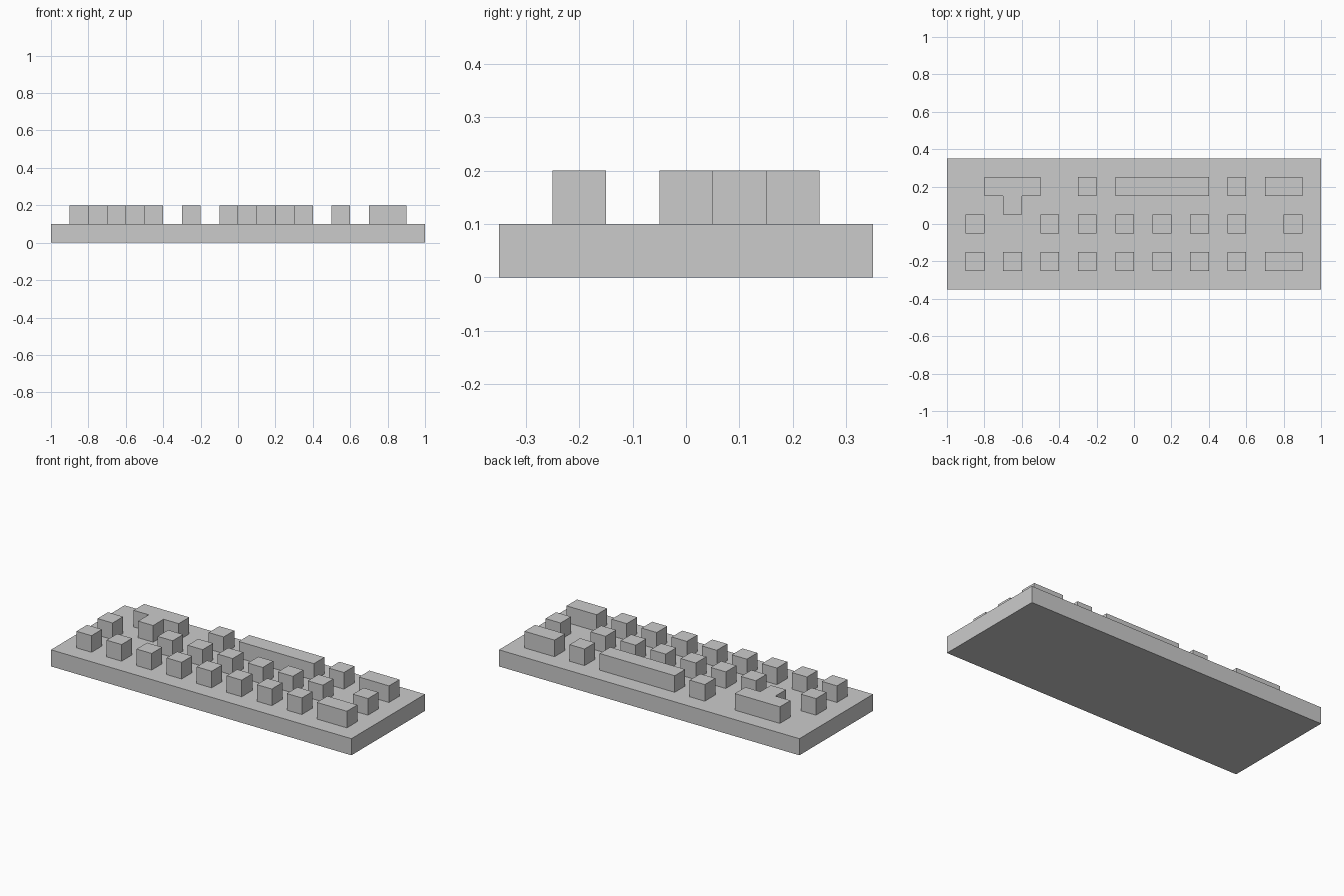
import bpy
import bmesh

cube = bpy.data.objects.get("Cube")
if cube:
    bpy.data.objects.remove(cube, do_unlink=True)

grey = bpy.data.materials.new("light_grey")
grey.use_nodes = True
colour = (0.6, 0.6, 0.6, 1)
grey.diffuse_color = colour
grey.node_tree.nodes["Principled BSDF"].inputs["Base Color"].default_value = colour

KEY = 0.1      # key width and depth
BASE_TOP = 0.1
KEY_TOP = 0.2


def prism(name, outline, bottom, top):
    """Extrude a flat outline straight up into a solid."""
    bm = bmesh.new()
    face = bm.faces.new([bm.verts.new((x, y, bottom)) for x, y in outline])
    result = bmesh.ops.extrude_face_region(bm, geom=[face])
    raised = [v for v in result["geom"] if isinstance(v, bmesh.types.BMVert)]
    bmesh.ops.translate(bm, verts=raised, vec=(0, 0, top - bottom))
    bmesh.ops.recalc_face_normals(bm, faces=bm.faces)
    mesh = bpy.data.meshes.new(name)
    bm.to_mesh(mesh)
    bm.free()
    mesh.materials.append(grey)
    obj = bpy.data.objects.new(name, mesh)
    bpy.context.collection.objects.link(obj)
    return obj


def rect(x0, x1, y0, y1):
    return [(x0, y0), (x1, y0), (x1, y1), (x0, y1)]


# Base slab
prism("base", rect(-1, 1, -0.35, 0.35), 0, BASE_TOP)

# Rows of keys: front edge y, then (left edge x, width in key units)
rows = {
    "front": (-0.25, [(-0.9 + 0.2 * i, 1) for i in range(8)] + [(0.7, 2)]),
    "middle": (-0.05, [(-0.9, 1)] + [(-0.5 + 0.2 * i, 1) for i in range(6)] + [(0.8, 1)]),
    "back": (0.15, [(-0.3, 1), (-0.1, 5), (0.5, 1), (0.7, 2)]),
}
for row, (y, keys) in rows.items():
    for i, (x, units) in enumerate(keys):
        kind = {1: "key", 2: "wide_key", 5: "space_bar"}[units]
        prism(f"{row}_{kind}_{i + 1}", rect(x, x + units * KEY, y, y + KEY), BASE_TOP, KEY_TOP)

# T-shaped arrow key block
prism("arrow_keys",
      [(-0.8, 0.15), (-0.7, 0.15), (-0.7, 0.05), (-0.6, 0.05),
       (-0.6, 0.15), (-0.5, 0.15), (-0.5, 0.25), (-0.8, 0.25)],
      BASE_TOP, KEY_TOP)
